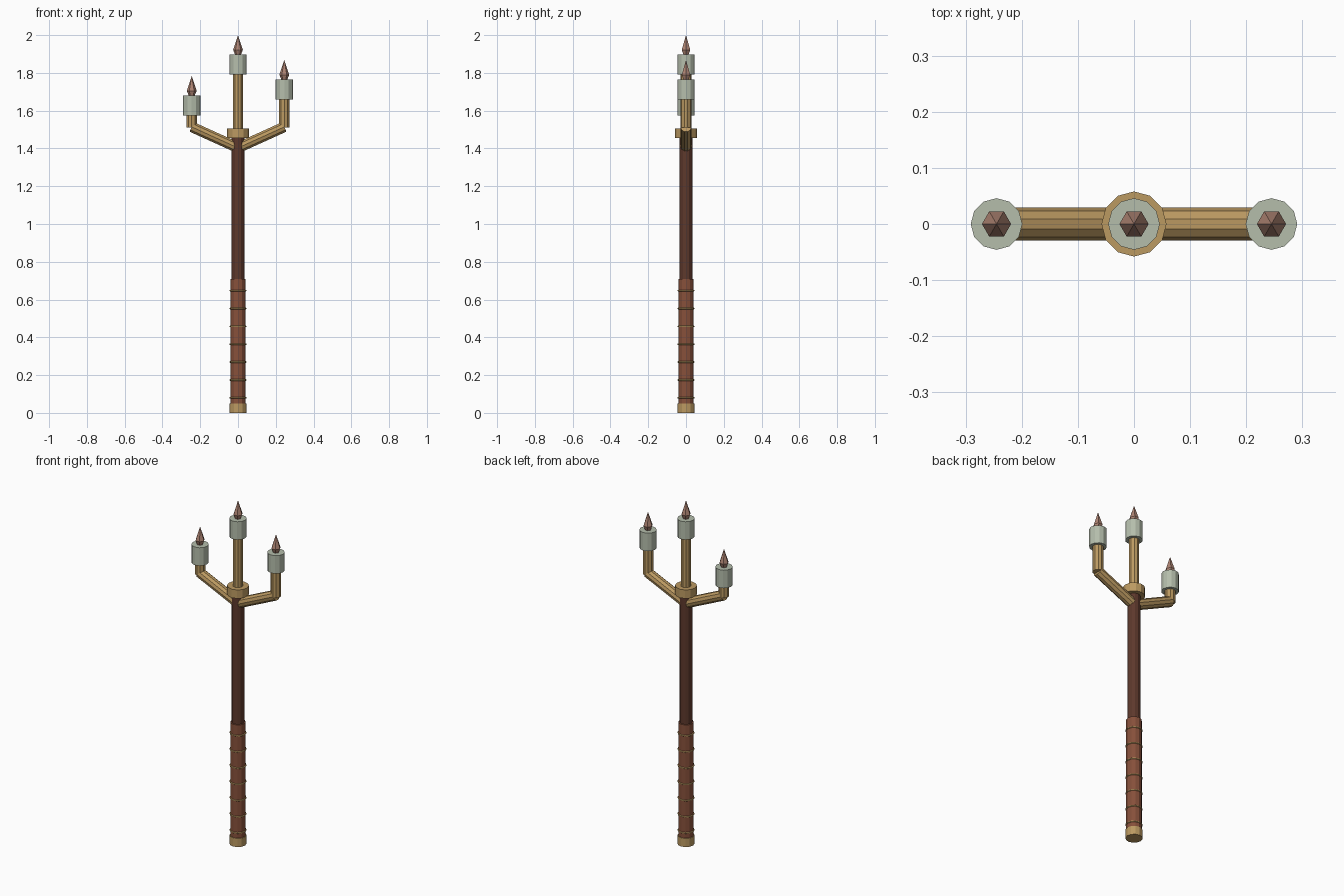
import bpy
import bmesh
import math
from mathutils import Vector

cube = bpy.data.objects.get("Cube")
if cube:
    bpy.data.objects.remove(cube, do_unlink=True)


def make_material(name, rgb):
    mat = bpy.data.materials.new(name)
    mat.use_nodes = True
    color = (*rgb, 1.0)
    mat.diffuse_color = color
    mat.node_tree.nodes["Principled BSDF"].inputs["Base Color"].default_value = color
    return mat


brass = make_material("brass", (0.50, 0.32, 0.12))
dark_wood = make_material("dark wood", (0.11, 0.04, 0.025))
leather = make_material("leather", (0.24, 0.08, 0.043))
wax = make_material("pale wax", (0.46, 0.51, 0.41))
flame_mat = make_material("flame copper", (0.42, 0.23, 0.17))


def lathe(name, profile, sides, mat, start=(0, 0, 0), direction=(0, 0, 1), turn=0.0):
    """Flat-shaded turned part: (radius, height) profile along a direction."""
    bm = bmesh.new()
    rings = []
    for r, h in profile:
        if r == 0:
            rings.append([bm.verts.new((0, 0, h))])
            continue
        angles = [turn + math.tau * i / sides for i in range(sides)]
        rings.append([bm.verts.new((r * math.cos(a), r * math.sin(a), h)) for a in angles])
    for low, high in zip(rings, rings[1:]):
        for i in range(sides):
            j = (i + 1) % sides
            if len(high) == 1:
                bm.faces.new((low[i], low[j], high[0]))
            else:
                bm.faces.new((low[i], low[j], high[j], high[i]))
    for ring in (rings[0], rings[-1]):
        if len(ring) > 1:
            bm.faces.new(ring)
    bmesh.ops.recalc_face_normals(bm, faces=bm.faces)
    mesh = bpy.data.meshes.new(name)
    bm.to_mesh(mesh)
    bm.free()
    mesh.materials.append(mat)
    obj = bpy.data.objects.new(name, mesh)
    obj.location = start
    obj.rotation_euler = Vector(direction).to_track_quat("Z", "Y").to_euler()
    bpy.context.collection.objects.link(obj)
    return obj


def rod(name, a, b, radius, sides, mat, turn=0.0):
    a, b = Vector(a), Vector(b)
    return lathe(name, [(radius, 0), (radius, (b - a).length)], sides, mat, a, b - a, turn)


# Handle: pommel, grip and shaft
rod("pommel", (0, 0, 0), (0, 0, 0.05), 0.045, 12, brass)
rod("grip", (0, 0, 0.045), (0, 0, 0.71), 0.041, 12, leather)
rod("shaft", (0, 0, 0.7), (0, 0, 1.47), 0.034, 12, dark_wood)

# Thin wire bands around the grip
for i in range(7):
    z = 0.08 + 0.0945 * i
    lathe("grip_band", [(0.04, z - 0.005), (0.045, z - 0.002),
                        (0.045, z + 0.002), (0.04, z + 0.005)], 12, brass)

# Collar at the top of the shaft
rod("collar", (0, 0, 1.455), (0, 0, 1.505), 0.058, 12, brass)


def candle(prefix, x, bottom):
    lathe(prefix + "_candle", [(0.046, 0), (0.046, 0.105)], 12, wax, (x, 0, bottom))
    lathe(prefix + "_flame", [(0.015, 0), (0.026, 0.027), (0, 0.105)], 6,
          flame_mat, (x, 0, bottom + 0.103))


# Central stem and candle
rod("center_stem", (0, 0, 1.5), (0, 0, 1.8), 0.028, 10, brass, math.pi / 2)
candle("center", 0, 1.792)

# Side arms, each with an upright stem and a candle of its own height
for side, sign, bottom in (("left", 1, 1.66), ("right", -1, 1.575)):
    x = sign * 0.245
    rod(side + "_arm", (0, 0, 1.403), (x, 0, 1.514), 0.029, 10, brass)
    rod(side + "_stem", (x, 0, 1.51), (x, 0, bottom + 0.01), 0.029, 10, brass, math.pi / 2)
    candle(side, x, bottom)
